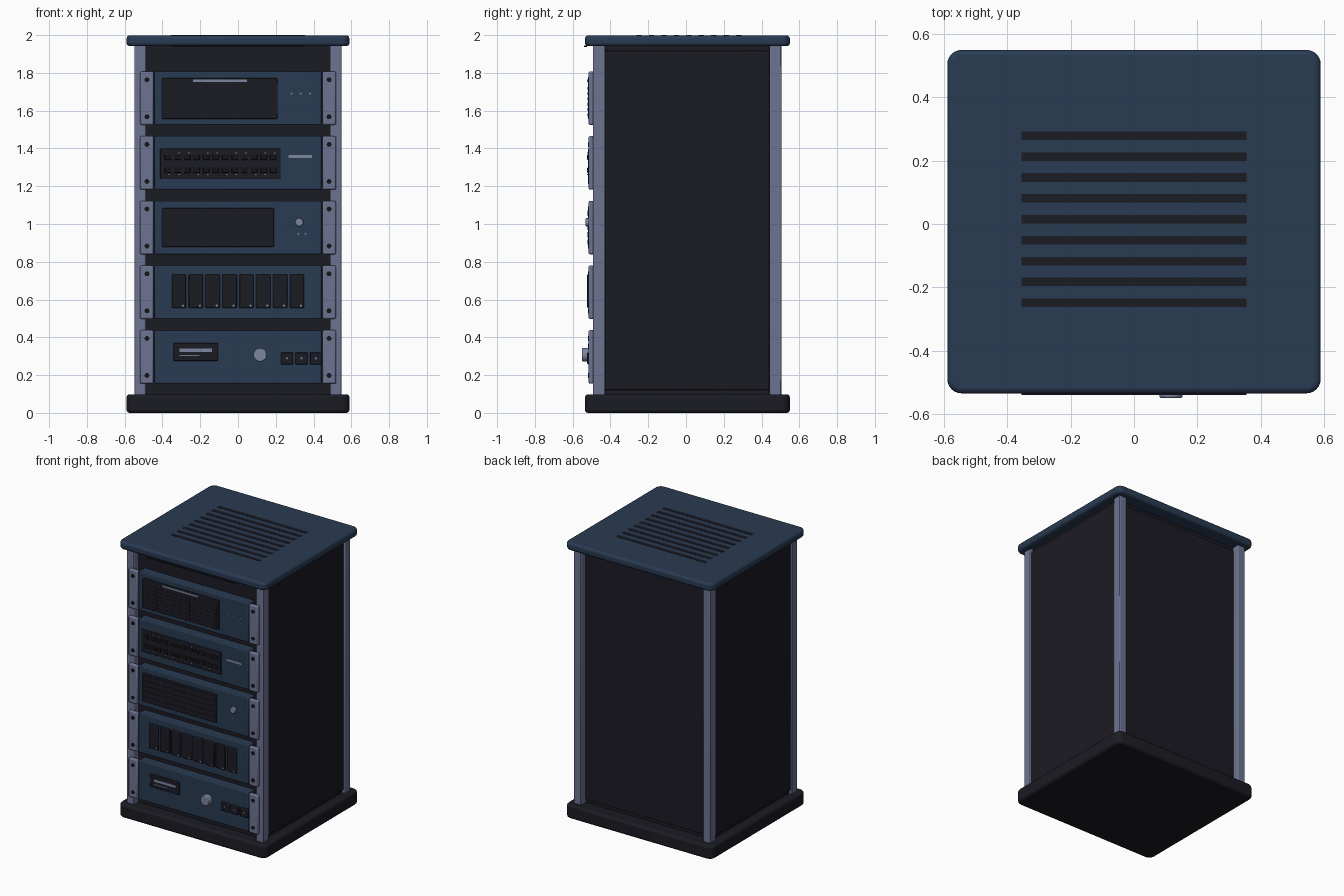
import bpy, bmesh, math
from mathutils import Matrix, Vector

if "Cube" in bpy.data.objects:
    bpy.data.objects.remove(bpy.data.objects["Cube"])


def material(name, rgb):
    m = bpy.data.materials.new(name)
    m.use_nodes = True
    m.diffuse_color = (*rgb, 1)
    bsdf = next(n for n in m.node_tree.nodes if n.type == 'BSDF_PRINCIPLED')
    bsdf.inputs["Base Color"].default_value = (*rgb, 1)
    bsdf.inputs["Roughness"].default_value = 0.6
    return m


CHARCOAL = material("charcoal", (0.011, 0.011, 0.017))
BLACK = material("black", (0.007, 0.007, 0.01))
BLUE = material("slate blue", (0.022, 0.043, 0.085))
STEEL = material("steel", (0.15, 0.175, 0.285))
PALE = material("pale steel", (0.2, 0.24, 0.35))


def finish(name, bm, mat, bevel=0, segments=2):
    mesh = bpy.data.meshes.new(name)
    bm.to_mesh(mesh)
    bm.free()
    ob = bpy.data.objects.new(name, mesh)
    bpy.context.collection.objects.link(ob)
    mesh.materials.append(mat)
    if bevel:
        mod = ob.modifiers.new("Bevel", 'BEVEL')
        mod.width, mod.segments = bevel, segments
        mod.limit_method = 'ANGLE'
    bpy.ops.object.select_all(action='DESELECT')
    ob.select_set(True)
    bpy.context.view_layer.objects.active = ob
    bpy.ops.object.shade_smooth_by_angle(angle=math.radians(35))
    return ob


def add_box(bm, x, y, z):
    """Box from (low, high) pairs along each axis."""
    size = [b - a for a, b in (x, y, z)]
    mid = Vector([(a + b) / 2 for a, b in (x, y, z)])
    return bmesh.ops.create_cube(bm, size=1, matrix=Matrix.Translation(mid) @ Matrix.Diagonal((*size, 1)))


def boxes(name, mat, items, bevel=0.0, segments=2):
    bm = bmesh.new()
    for item in items:
        add_box(bm, *item)
    return finish(name, bm, mat, bevel, segments)


def discs(name, mat, items, front, back, sides=24, bevel=0.0):
    """Short cylinders facing the front; items are (x, z, radius)."""
    bm = bmesh.new()
    for x, z, r in items:
        place = Matrix.Translation((x, (front + back) / 2, z)) @ Matrix.Rotation(math.pi / 2, 4, 'X')
        bmesh.ops.create_cone(bm, cap_ends=True, segments=sides, radius1=r, radius2=r,
                              depth=back - front, matrix=place)
    return finish(name, bm, mat, bevel)


def plate(name, mat, z, bevel):
    """Wide slab with rounded corners for the lid and the base."""
    bm = bmesh.new()
    add_box(bm, (-0.59, 0.59), (-0.535, 0.55), z)
    upright = [e for e in bm.edges if abs(e.verts[0].co.z - e.verts[1].co.z) > 0.01]
    bmesh.ops.bevel(bm, geom=upright, offset=0.045, segments=6, profile=0.5, affect='EDGES')
    return finish(name, bm, mat, bevel, 3)


def around(c, half):
    return (c - half, c + half)


FACE = -0.511                       # front of the rack units
PITCH, TOP_UNIT = 0.3425, 1.666
centres = [TOP_UNIT - i * PITCH for i in range(5)]
sides = (-1, 1)


def mirrored(s, a, b):
    return tuple(sorted((s * a, s * b)))


# Cabinet shell, with the back panel set in between the posts
plate("base", CHARCOAL, (0, 0.098), 0.016)
plate("lid", BLUE, (1.942, 1.998), 0.016)
boxes("cabinet_core", CHARCOAL, [((-0.525, 0.525), (-0.445, 0.45), (0.09, 1.95))])
boxes("side_panels", CHARCOAL,
      [(mirrored(s, 0.52, 0.537), (-0.43, 0.441), (0.122, 1.918)) for s in sides], 0.003)
boxes("back_panel", CHARCOAL, [((-0.488, 0.488), (0.445, 0.458), (0.122, 1.918))], 0.003)
boxes("corner_posts", STEEL,
      [(mirrored(s, 0.488, 0.547), y, (0.09, 1.95)) for s in sides
       for y in ((-0.493, -0.429), (0.441, 0.505))], 0.006)

# Lid vents
boxes("lid_vents", CHARCOAL,
      [((-0.355, 0.355), around(0.279 - i * 0.066, 0.0135), (1.99, 2.0)) for i in range(9)])
boxes("lid_front_strip", CHARCOAL, [((-0.355, 0.355), (-0.54, -0.525), (1.938, 1.944))])

# Rack units with mounting ears and screws
boxes("unit_bodies", BLUE,
      [((-0.441, 0.441), (FACE, -0.43), around(z, 0.1415)) for z in centres], 0.006)
boxes("mounting_ears", STEEL,
      [(mirrored(s, 0.447, 0.519), (-0.516, -0.487), around(z, 0.1415)) for z in centres for s in sides],
      0.008)
discs("ear_screws", BLACK,
      [(s * 0.482, z + dz, 0.013) for z in centres for s in sides for dz in (-0.098, 0.098)],
      -0.52, -0.51, 12)

u1, u2, u3, u4, u5 = centres


def on_face(x, z, depth):
    return (x, (FACE - depth, FACE + 0.005), z)


# Unit one: wide grille, light strip and three indicators
boxes("server_grille", CHARCOAL, [on_face((-0.402, 0.21), (1.557, 1.772), 0.009)], 0.004)
boxes("server_grille_cells", CHARCOAL,
      [on_face(around(-0.36 + i * 0.053, 0.02), around(1.578 + j * 0.028, 0.008), 0.0105)
       for i in range(11) for j in range(6)])
boxes("server_light_strip", PALE, [on_face((-0.238, 0.047), around(1.758, 0.006), 0.013)])
discs("server_indicators", STEEL, [(x, 1.69, 0.006) for x in (0.283, 0.332, 0.382)],
      FACE - 0.005, FACE + 0.004, 10)

# Unit two: port panel with two rows of sockets
port_x = [-0.371 + i * 0.0507 for i in range(12)]
boxes("port_panel", CHARCOAL, [on_face((-0.412, 0.226), (1.237, 1.399), 0.008)], 0.004)
boxes("port_sockets", BLACK,
      [on_face(around(x, 0.017), around(z, 0.0145), 0.012) for x in port_x for z in (1.354, 1.285)], 0.003)
boxes("port_lights", PALE,
      [on_face(around(x + 0.008, 0.004), around(z, 0.003), 0.0125)
       for i, x in enumerate(port_x) for k, z in enumerate((1.376, 1.263)) if (i + k) % 3])
boxes("port_label", PALE, [on_face((0.268, 0.392), around(1.358, 0.008), 0.004)])

# Unit three: vented grille with knob
boxes("vent_grille", CHARCOAL, [on_face((-0.402, 0.19), (0.878, 1.084), 0.009)], 0.004)
boxes("vent_cells", CHARCOAL,
      [on_face(around(-0.358 + i * 0.072, 0.03), around(0.905 + j * 0.038, 0.014), 0.0115)
       for i in range(8) for j in range(5)])
discs("small_knob", PALE, [(0.324, 1.009, 0.022)], -0.531, FACE + 0.004, 24, 0.004)
discs("vent_indicators", STEEL, [(0.32, 0.948, 0.006), (0.357, 0.948, 0.006)],
      FACE - 0.005, FACE + 0.004, 10)

# Unit four: eight drive bays
bay_x = [-0.312 + i * 0.0892 for i in range(8)]
boxes("drive_bays", CHARCOAL,
      [on_face(around(x, 0.038), around(u4 + 0.006, 0.089), 0.012) for x in bay_x], 0.005)
discs("drive_lights", PALE, [(x + 0.021, u4 - 0.071, 0.006) for x in bay_x],
      FACE - 0.014, FACE, 10)

# Unit five: display, dial and buttons
boxes("display", CHARCOAL, [on_face((-0.342, -0.106), (0.276, 0.369), 0.009)], 0.004)
boxes("display_bar", PALE, [on_face((-0.31, -0.137), around(0.331, 0.009), 0.0105)])
boxes("display_short_bar", STEEL, [on_face((-0.31, -0.203), around(0.303, 0.003), 0.0105)])
discs("dial", PALE, [(0.117, 0.307, 0.036)], -0.55, FACE + 0.004, 32, 0.005)
button_x = [0.259, 0.336, 0.412]
boxes("buttons", CHARCOAL,
      [on_face(around(x, 0.032), around(u5 - 0.007, 0.032), 0.012) for x in button_x], 0.005)
discs("button_marks", STEEL, [(x, u5 - 0.007, 0.006) for x in button_x], FACE - 0.013, FACE, 12)
